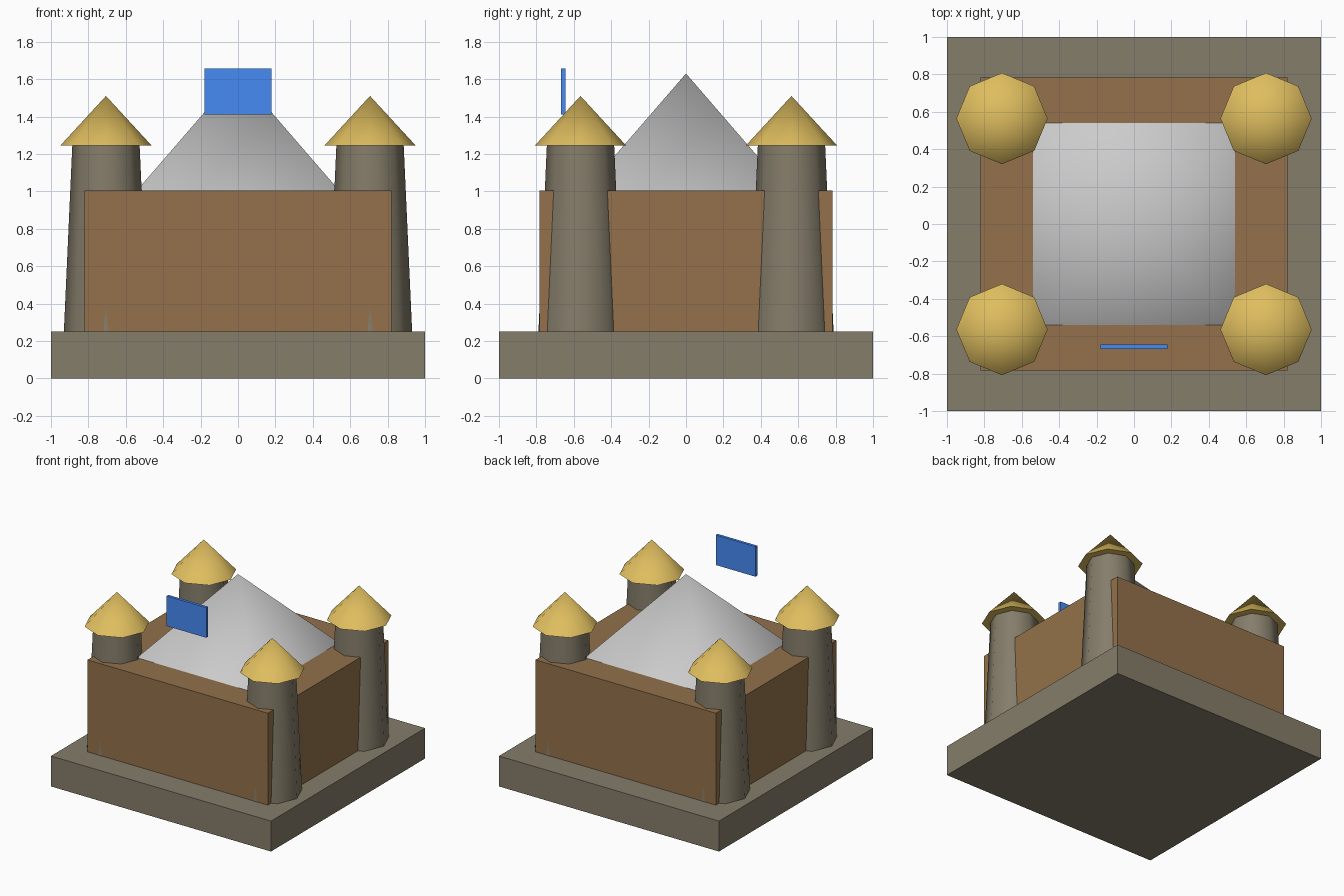
import bpy, bmesh, math
from mathutils import Matrix, Vector

if "Cube" in bpy.data.objects:
    bpy.data.objects.remove(bpy.data.objects["Cube"])


def material(name, srgb):
    m = bpy.data.materials.new(name)
    m.diffuse_color = [(c / 255) ** 2.2 for c in srgb] + [1]
    m.use_nodes = True
    m.node_tree.nodes["Principled BSDF"].inputs["Base Color"].default_value = m.diffuse_color
    return m


stone = material("stone", (132, 124, 106))
brick = material("brown_wall", (146, 113, 76))
gold = material("gold_roof", (222, 188, 95))
blue = material("blue_flag", (72, 138, 245))


def finish(bm, name, mat=None, smooth=False):
    mesh = bpy.data.meshes.new(name)
    bm.to_mesh(mesh)
    bm.free()
    ob = bpy.data.objects.new(name, mesh)
    bpy.context.collection.objects.link(ob)
    if mat:
        mesh.materials.append(mat)
    if smooth:
        bpy.ops.object.select_all(action='DESELECT')
        ob.select_set(True)
        bpy.context.view_layer.objects.active = ob
        bpy.ops.object.shade_smooth_by_angle(angle=math.radians(70))
    return ob


def box(name, lo, hi, mat):
    lo, hi = Vector(lo), Vector(hi)
    bm = bmesh.new()
    bmesh.ops.create_cube(bm, size=1, matrix=Matrix.Translation((lo + hi) / 2)
                          @ Matrix.Diagonal((*(hi - lo), 1)))
    return finish(bm, name, mat)


def cone(name, x, y, z0, z1, r0, r1, sides, mat=None, turn=0):
    bm = bmesh.new()
    bmesh.ops.create_cone(bm, cap_ends=True, segments=sides, radius1=r0, radius2=r1,
                          depth=z1 - z0,
                          matrix=Matrix.Translation((x, y, (z0 + z1) / 2))
                          @ Matrix.Rotation(turn, 4, 'Z'))
    bmesh.ops.remove_doubles(bm, verts=bm.verts, dist=1e-5)
    return finish(bm, name, mat, smooth=True)


# Plinth and main hall
box("base", (-1, -1, 0), (1, 1, 0.25), stone)
box("hall", (-0.82, -0.783, 0.25), (0.82, 0.783, 1.005), brick)

# Central pyramid roof
cone("hall_roof", 0, 0, 1.0, 1.63, 0.545 * math.sqrt(2), 0, 4, None, math.pi / 4)

# Corner towers with pointed octagonal roofs
for sx, side in ((-1, "left"), (1, "right")):
    for sy, end in ((-1, "front"), (1, "back")):
        x, y = sx * 0.706, sy * 0.564
        cone(f"tower_{end}_{side}", x, y, 0.25, 1.245, 0.225, 0.18, 8, stone)
        cone(f"tower_roof_{end}_{side}", x, y, 1.245, 1.51, 0.244, 0, 8, gold)

# Floating flag panel above the front wall
box("flag", (-0.18, -0.668, 1.41), (0.18, -0.645, 1.657), blue)
